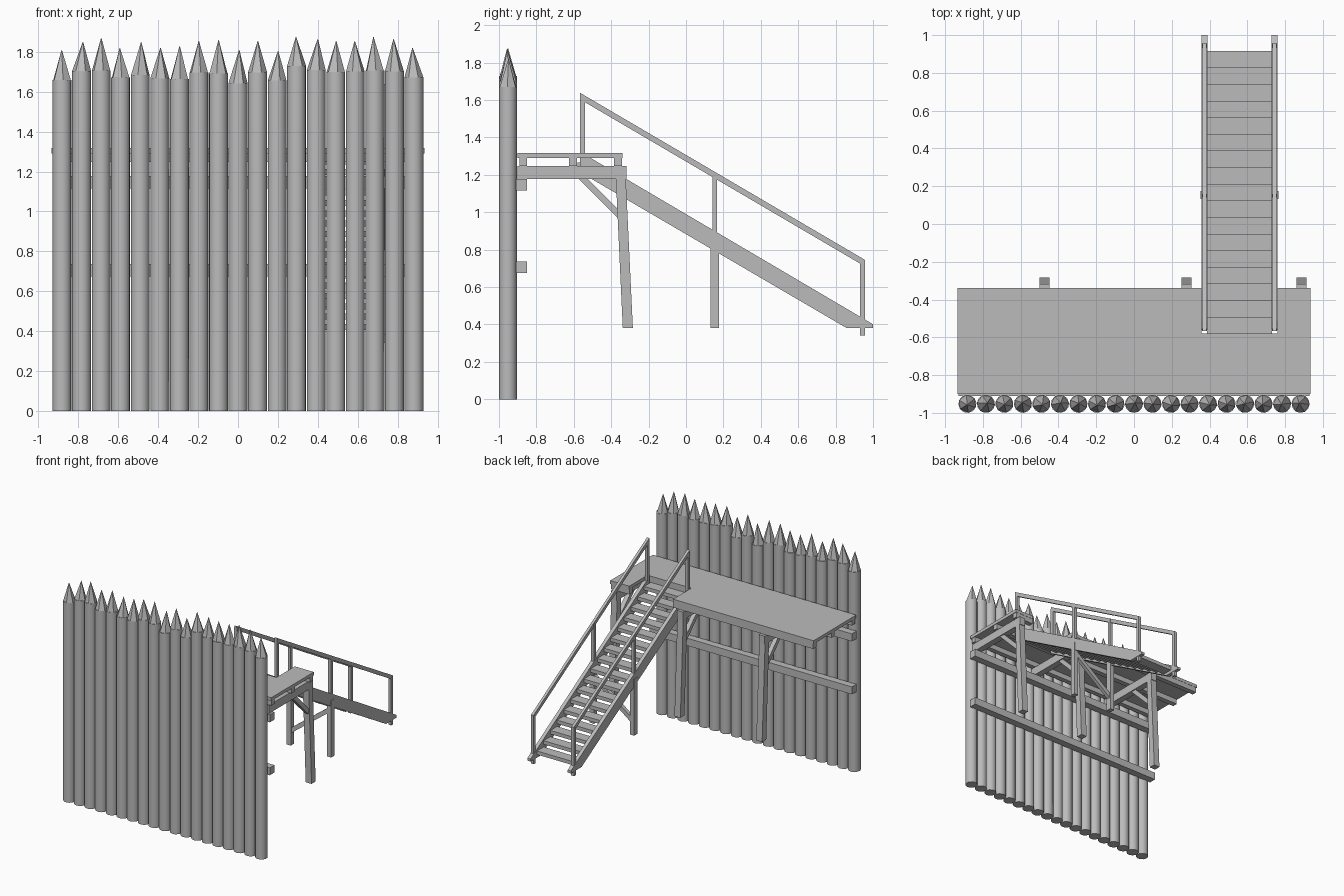
import bpy, bmesh, math, random
from mathutils import Vector, Matrix

random.seed(4)
cube = bpy.data.objects.get("Cube")
if cube:
    bpy.data.objects.remove(cube, do_unlink=True)

wood = bpy.data.materials.new("grey timber")
wood.use_nodes = True
GREY = (0.5, 0.5, 0.5, 1)
wood.diffuse_color = GREY
wood.node_tree.nodes["Principled BSDF"].inputs["Base Color"].default_value = GREY


def finish(name, bm):
    bmesh.ops.recalc_face_normals(bm, faces=bm.faces)
    mesh = bpy.data.meshes.new(name)
    bm.to_mesh(mesh)
    bm.free()
    mesh.materials.append(wood)
    ob = bpy.data.objects.new(name, mesh)
    bpy.context.collection.objects.link(ob)
    return ob


def box(name, x, y, z):
    """Box from three (low, high) ranges."""
    bm = bmesh.new()
    mid = Matrix.Translation([sum(r) / 2 for r in (x, y, z)])
    size = Matrix.Diagonal([r[1] - r[0] for r in (x, y, z)] + [1])
    bmesh.ops.create_cube(bm, size=1, matrix=mid @ size)
    return finish(name, bm)


def side_profile(name, x, points):
    """Extrude a (y, z) outline across an x range."""
    bm = bmesh.new()
    face = bm.faces.new([bm.verts.new((x[0], y, z)) for y, z in points])
    out = bmesh.ops.extrude_face_region(bm, geom=[face])["geom"]
    moved = [v for v in out if isinstance(v, bmesh.types.BMVert)]
    bmesh.ops.translate(bm, verts=moved, vec=(x[1] - x[0], 0, 0))
    return finish(name, bm)


def around(c, half):
    return (c - half, c + half)


# Palisade: round shafts with faceted sharpened tips
LOGS, STEP, RADIUS, FENCE_Y = 19, 0.098, 0.048, -0.952
tips = [1.81, 1.85, 1.87, 1.82, 1.85, 1.82, 1.83, 1.855, 1.86, 1.81,
        1.855, 1.805, 1.875, 1.865, 1.855, 1.855, 1.875, 1.865, 1.82]
for i, tip in enumerate(tips):
    x = (i - (LOGS - 1) / 2) * STEP
    shoulder = tip - random.uniform(0.145, 0.17)
    bm = bmesh.new()
    spin = Matrix.Rotation(random.uniform(0, 1), 4, "Z")
    bmesh.ops.create_cone(bm, cap_ends=True, segments=12, radius1=RADIUS, radius2=RADIUS,
                          depth=shoulder,
                          matrix=Matrix.Translation((x, FENCE_Y, shoulder / 2)) @ spin)
    log = finish("palisade_log", bm)
    for p in log.data.polygons:
        p.use_smooth = len(p.vertices) == 4
    for e in log.data.edges:
        a, b = (log.data.vertices[v].co.z for v in e.vertices)
        e.use_edge_sharp = abs(a - b) < 0.01
    bm = bmesh.new()
    bmesh.ops.create_cone(bm, cap_ends=True, segments=6, radius1=RADIUS, radius2=0.001,
                          depth=tip - shoulder,
                          matrix=Matrix.Translation((x, FENCE_Y, (tip + shoulder) / 2)) @ spin)
    lean = Vector((random.uniform(-0.008, 0.008), random.uniform(-0.008, 0.008), 0))
    bmesh.ops.translate(bm, verts=[v for v in bm.verts if v.co.z > tip - 0.01], vec=lean)
    finish("log_point", bm)

# Long beams fixed to the back of the palisade
FULL = (-0.93, 0.93)
for z in ((0.675, 0.737), (1.115, 1.178)):
    box("wall_beam", FULL, (-0.91, -0.85), z)

# Walkway deck with a notch for the stairs
NOTCH = (0.357, 0.76)
DECK, JOIST = (1.29, 1.317), (1.247, 1.29)
box("deck_back", (-0.935, 0.935), (-0.9, -0.58), DECK)
for x in ((-0.935, NOTCH[0]), (NOTCH[1], 0.935)):
    box("deck_front", x, (-0.58, -0.34), DECK)
    box("outer_joist", (max(x[0], -0.93), min(x[1], 0.93)), (-0.385, -0.342), JOIST)
box("inner_joist", FULL, (-0.89, -0.85), JOIST)
box("middle_joist", FULL, (-0.625, -0.582), JOIST)

# Supports: cross beam, raked leg and brace
for x in (-0.474, 0.278, 0.886):
    span = around(x, 0.027)
    box("cross_beam", span, (-0.9, -0.317), (1.178, 1.247))
    side_profile("support_leg", span,
                 [(-0.375, 1.178), (-0.322, 1.178), (-0.284, 0.38), (-0.338, 0.38)])
    side_profile("leg_brace", around(x, 0.018),
                 [(-0.575, 1.178), (-0.525, 1.178), (-0.36, 1.013), (-0.36, 0.963)])

# Stairs
SLOPE = 0.589


def stringer_top(y):
    return 0.99 - SLOPE * y


SIDES = (0.373, 0.744)
for x in SIDES:
    top_y, low = -0.51, 0.38
    side_profile("stair_stringer", around(x, 0.015),
                 [(top_y, 1.29), (-0.56, 1.29), (-0.56, 1.21), (0.86, low),
                  (1.0, low), (1.0, 0.401)])
    # Handrail and its posts
    side_profile("handrail", around(x, 0.011),
                 [(-0.566, 1.638), (0.957, 0.745), (0.957, 0.71), (-0.566, 1.603)])
    box("top_rail_post", around(x, 0.013), (-0.566, -0.54), (1.22, 1.622))
    box("middle_rail_post", around(x, 0.013), (0.141, 0.167), (0.85, 1.205))
    box("bottom_rail_post", around(x, 0.013), (0.931, 0.957), (0.34, 0.74))
    box("stair_post", around(x, 0.02), (0.132, 0.176), (0.38, 0.85))

TREADS, GOING = 17, 0.088
for i in range(TREADS):
    y = -0.58 + i * GOING
    top = 1.265 - i * GOING * SLOPE
    box("stair_tread", (0.386, 0.731), (y, y + GOING), (top - 0.03, top))

# Diagonal brace between the stair posts
bm = bmesh.new()
a, b = Vector((SIDES[0], 0.154, 0.49)), Vector((SIDES[1], 0.154, 0.77))
turn = (b - a).to_track_quat("X", "Z").to_matrix().to_4x4()
bmesh.ops.create_cube(bm, size=1, matrix=Matrix.Translation((a + b) / 2) @ turn
                      @ Matrix.Diagonal(((b - a).length, 0.03, 0.035, 1)))
finish("stair_post_brace", bm)
